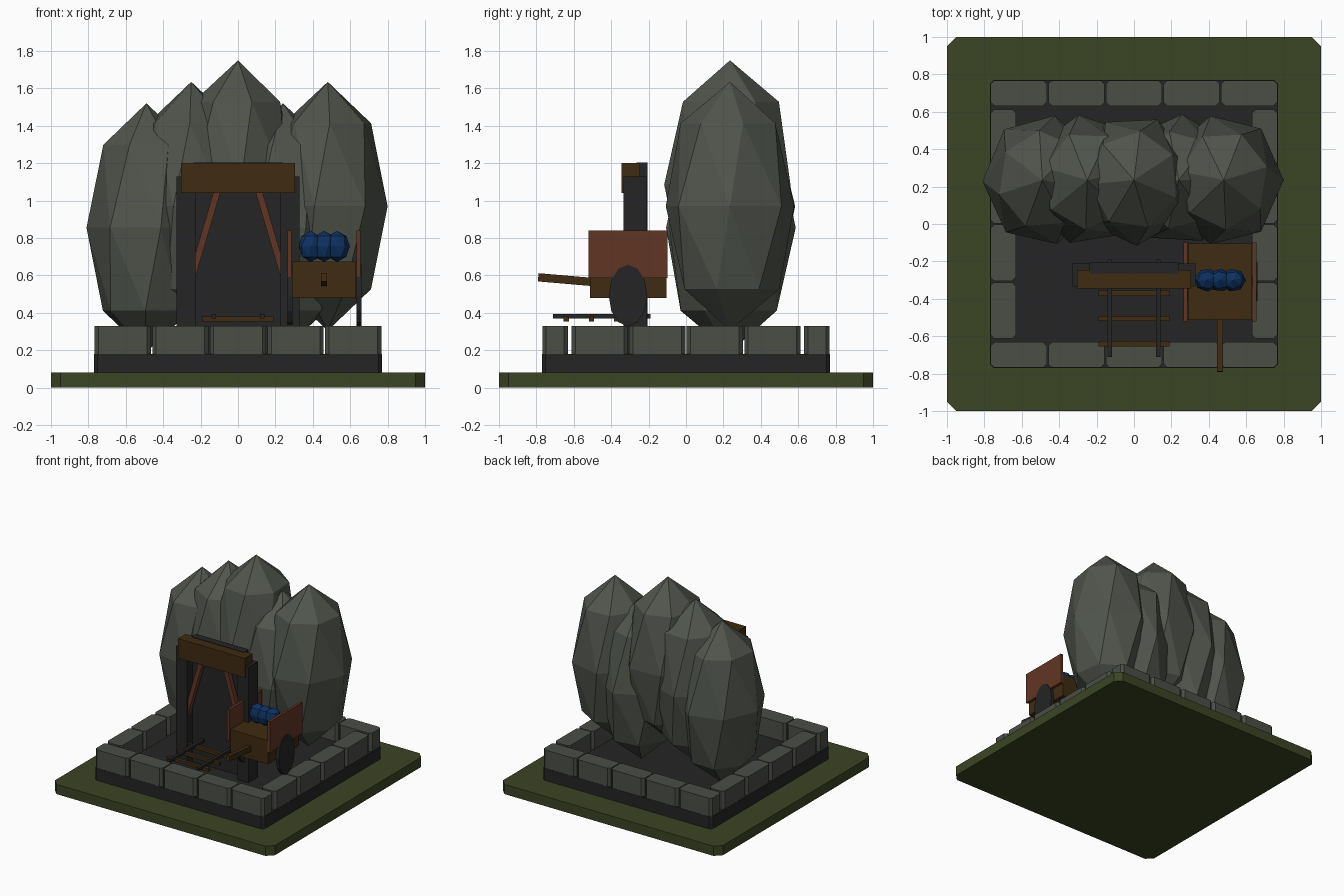
import bpy, bmesh, math
from mathutils import Matrix, Vector

if "Cube" in bpy.data.objects:
    bpy.data.objects.remove(bpy.data.objects["Cube"])


def material(name, rgb):
    m = bpy.data.materials.new(name)
    m.diffuse_color = (*rgb, 1)
    m.use_nodes = True
    m.node_tree.nodes["Principled BSDF"].inputs["Base Color"].default_value = m.diffuse_color
    return m


GRASS = material("grass_green", (0.043, 0.058, 0.017))
STONE = material("block_grey", (0.070, 0.076, 0.062))
ROCK = material("rock_grey", (0.080, 0.090, 0.072))
DARK = material("charcoal", (0.018, 0.018, 0.019))
WOOD = material("dark_wood", (0.050, 0.024, 0.006))
RED = material("red_wood", (0.120, 0.036, 0.018))
BLUE = material("blue_ore", (0.004, 0.030, 0.115))


def finish(name, bm, mat):
    bmesh.ops.recalc_face_normals(bm, faces=bm.faces)
    me = bpy.data.meshes.new(name)
    bm.to_mesh(me)
    bm.free()
    me.materials.append(mat)
    ob = bpy.data.objects.new(name, me)
    bpy.context.collection.objects.link(ob)
    return ob


def box(name, mat, x, y, z, chamfer=0.0):
    """Box from (min, max) ranges, with optionally chamfered upright edges."""
    (x0, x1), (y0, y1), (z0, z1) = x, y, z
    c = chamfer
    if c:
        pts = [(x0 + c, y0), (x1 - c, y0), (x1, y0 + c), (x1, y1 - c),
               (x1 - c, y1), (x0 + c, y1), (x0, y1 - c), (x0, y0 + c)]
    else:
        pts = [(x0, y0), (x1, y0), (x1, y1), (x0, y1)]
    bm = bmesh.new()
    base = bm.faces.new([bm.verts.new((px, py, z0)) for px, py in pts])
    ext = bmesh.ops.extrude_face_region(bm, geom=[base], use_keep_orig=True)
    top = [v for v in ext["geom"] if isinstance(v, bmesh.types.BMVert)]
    bmesh.ops.translate(bm, verts=top, vec=(0, 0, z1 - z0))
    return finish(name, bm, mat)


def beam(name, mat, a, b, width, depth):
    """Square bar running from a to b."""
    a, b = Vector(a), Vector(b)
    d = b - a
    bm = bmesh.new()
    rot = Vector((0, 0, 1)).rotation_difference(d).to_matrix().to_4x4()
    bmesh.ops.create_cube(bm, size=1, matrix=Matrix.Translation((a + b) / 2) @ rot
                          @ Matrix.Diagonal((width, depth, d.length, 1)))
    return finish(name, bm, mat)


def boulder(name, mat, centre, size, turn, sides=7):
    """Faceted pointed stone: two tips and three twisted rings."""
    bm = bmesh.new()
    cx, cy, cz = centre
    sx, sy, sz = size
    rings = []
    for k, (h, r) in enumerate(((-0.667, 0.75), (0, 1.0), (0.667, 0.75))):
        ring = []
        for i in range(sides):
            a = turn + (i + 0.3 * k) * math.tau / sides
            ring.append(bm.verts.new((cx + sx * r * math.cos(a),
                                      cy + sy * r * math.sin(a), cz + sz * h)))
        rings.append(ring)
    low = bm.verts.new((cx, cy, cz - sz))
    high = bm.verts.new((cx, cy, cz + sz))
    for i in range(sides):
        j = (i + 1) % sides
        bm.faces.new((rings[0][j], rings[0][i], low))
        bm.faces.new((rings[2][i], rings[2][j], high))
        for p, q in zip(rings, rings[1:]):
            bm.faces.new((p[i], p[j], q[i]))
            bm.faces.new((p[j], q[j], q[i]))
    return finish(name, bm, mat)


# Ground slab and foundation
box("grass_base", GRASS, (-1, 1), (-1, 1), (0, 0.08), 0.05)
box("foundation", DARK, (-0.77, 0.77), (-0.77, 0.77), (0.08, 0.18), 0.02)

# Stone kerb: five blocks front and back, four down each side
for s, side in ((-1, "front"), (1, "back")):
    for i in range(5):
        c = (i - 2) * 0.308
        box(f"{side}_block_{i + 1}", STONE, (c - 0.15, c + 0.15),
            (s * 0.70 - 0.068, s * 0.70 + 0.068), (0.18, 0.33), 0.02)
for s, side in ((-1, "left"), (1, "right")):
    for i in range(4):
        c = (i - 1.5) * 0.308
        box(f"{side}_block_{i + 1}", STONE, (s * 0.70 - 0.068, s * 0.70 + 0.068),
            (c - 0.15, c + 0.15), (0.18, 0.33), 0.02)

# Row of tall rocks
for i, (x, z, turn) in enumerate(((-0.49, 0.855, 0.2), (-0.25, 0.97, 0.55),
                                  (0.0, 1.085, 0.0), (0.24, 0.855, 0.35),
                                  (0.48, 0.97, -0.27))):
    boulder(f"rock_{i + 1}", ROCK, (x, 0.235, z), (0.32, 0.352, 0.665), turn)

# Mine entrance
box("entrance_panel", DARK, (-0.237, 0.237), (-0.265, -0.205), (0.18, 1.203))
box("lintel", WOOD, (-0.305, 0.305), (-0.345, -0.245), (1.04, 1.20))
for s, side in ((-1, "left"), (1, "right")):
    box(f"{side}_post", DARK, tuple(sorted((s * 0.228, s * 0.328))),
        (-0.335, -0.212), (0.18, 1.13))
    beam(f"{side}_brace", RED, (s * 0.105, -0.305, 1.07),
         (s * 0.25, -0.305, 0.58), 0.036, 0.04)
    # Track rails
    box(f"{side}_rail", DARK, (s * 0.13 - 0.012, s * 0.13 + 0.012),
        (-0.71, -0.19), (0.37, 0.393))
for i, y in enumerate((-0.37, -0.505, -0.64)):
    box(f"sleeper_{i + 1}", WOOD, (-0.19, 0.19), (y - 0.014, y + 0.014), (0.355, 0.38))

# Cart
box("cart_body", WOOD, (0.29, 0.63), (-0.512, -0.105), (0.48, 0.675))
beam("cart_handle", WOOD, (0.46, -0.50, 0.565), (0.46, -0.79, 0.59), 0.034, 0.044)
for x, side in ((0.276, "left"), (0.645, "right")):
    box(f"cart_{side}_board", RED, (x - 0.011, x + 0.011), (-0.52, -0.10), (0.585, 0.84))
    # Oval wheels
    bm = bmesh.new()
    bmesh.ops.create_cone(bm, cap_ends=True, segments=12, radius1=1, radius2=1, depth=1,
                          matrix=Matrix.Translation((x + 0.002, -0.31, 0.493))
                          @ Matrix.Diagonal((0.028, 0.103, 0.165, 1))
                          @ Matrix.Rotation(math.pi / 2, 4, 'Y'))
    finish(f"cart_{side}_wheel", bm, DARK)

# Ore load
for i, x in enumerate((0.39, 0.46, 0.53)):
    boulder(f"ore_{i + 1}", BLUE, (x, -0.30, 0.755), (0.068, 0.062, 0.083), 0.3 * i)
